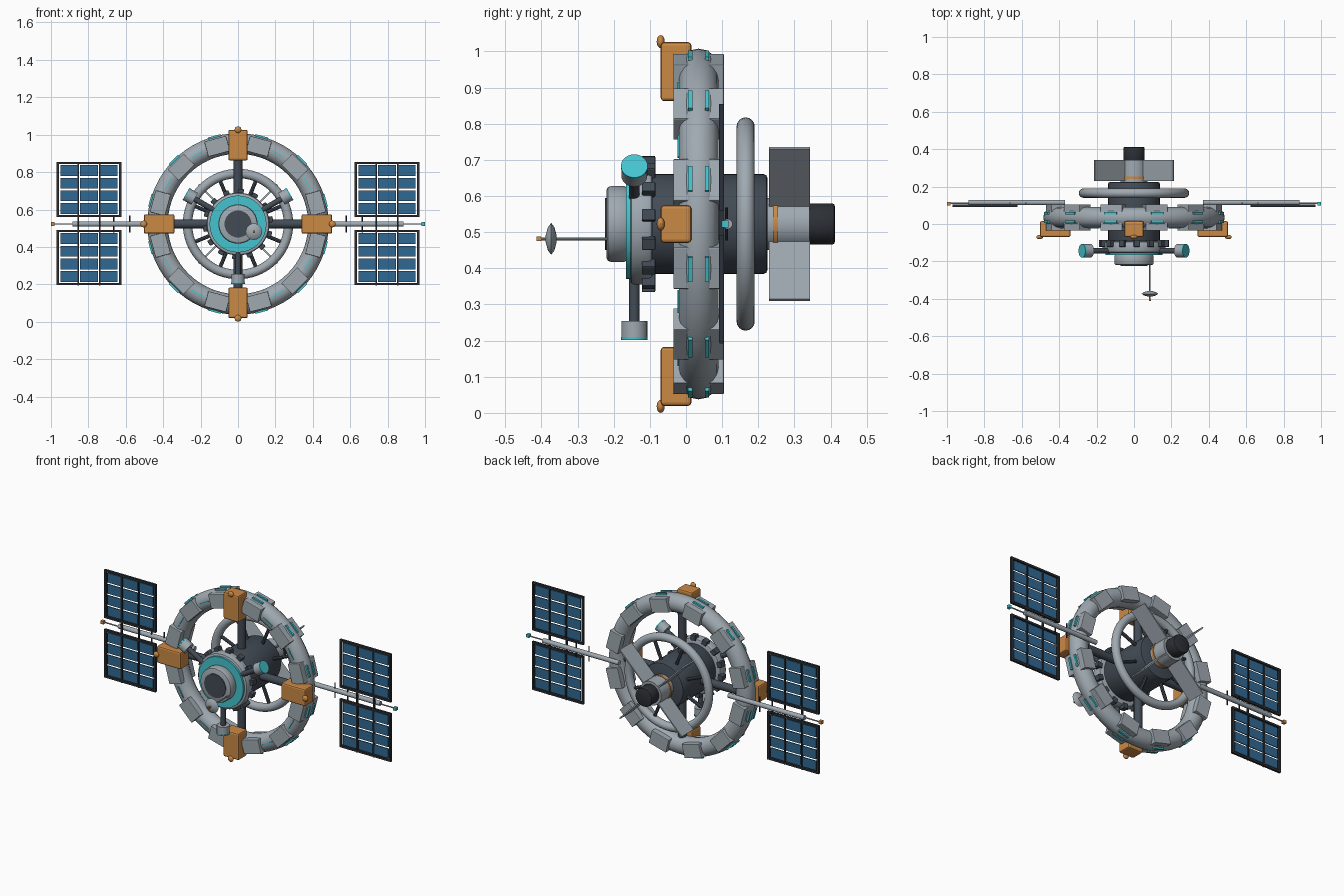
import bpy, bmesh
from math import radians, pi, cos, sin
from mathutils import Matrix, Vector

if "Cube" in bpy.data.objects:
    bpy.data.objects.remove(bpy.data.objects["Cube"])

CENTRE = Matrix.Translation((0, 0, 0.5225))
RING_Y = 0.035


def material(name, rgb):
    m = bpy.data.materials.new(name)
    m.use_nodes = True
    col = (*rgb, 1)
    m.diffuse_color = col
    m.node_tree.nodes["Principled BSDF"].inputs["Base Color"].default_value = col
    return m


GREY = material("hull grey", (0.35, 0.40, 0.44))
DARK = material("dark slate", (0.055, 0.07, 0.09))
FRAME = material("near black", (0.025, 0.03, 0.037))
ORANGE = material("orange", (0.60, 0.25, 0.06))
CYAN = material("cyan light", (0.06, 0.55, 0.62))
BLUE = material("solar blue", (0.03, 0.14, 0.29))


def finish(name, bm, mat, angle=0, smooth=False):
    """Turn the part about the hub axis by angle (degrees) and link it."""
    bm.transform(CENTRE @ Matrix.Rotation(-radians(angle), 4, 'Y'))
    bmesh.ops.recalc_face_normals(bm, faces=bm.faces)
    me = bpy.data.meshes.new(name)
    bm.to_mesh(me)
    bm.free()
    me.materials.append(mat)
    ob = bpy.data.objects.new(name, me)
    bpy.context.scene.collection.objects.link(ob)
    if smooth:
        bpy.ops.object.select_all(action='DESELECT')
        ob.select_set(True)
        bpy.context.view_layer.objects.active = ob
        bpy.ops.object.shade_smooth_by_angle(angle=radians(35))
    return ob


# local frame: x is radial, y is the hub axis, z is tangential
def box(name, mat, lo, hi, angle=0, bevel=0):
    bm = bmesh.new()
    bmesh.ops.create_cube(bm, size=1)
    lo, hi = Vector(lo), Vector(hi)
    bm.transform(Matrix.Translation((lo + hi) / 2) @ Matrix.Diagonal((*(hi - lo), 1)))
    if bevel:
        bmesh.ops.bevel(bm, geom=bm.edges[:], offset=bevel, segments=2,
                        profile=0.5, affect='EDGES')
    return finish(name, bm, mat, angle)


def rod(name, mat, a, b, r, angle=0, sides=16):
    a, b = Vector(a), Vector(b)
    bm = bmesh.new()
    bmesh.ops.create_cone(bm, cap_ends=True, segments=sides, radius1=r, radius2=r,
                          depth=(b - a).length)
    turn = (b - a).to_track_quat('Z', 'Y').to_matrix().to_4x4()
    bm.transform(Matrix.Translation((a + b) / 2) @ turn)
    return finish(name, bm, mat, angle, True)


def lathe(name, mat, profile, centre=(0, 0), closed=False, steps=48):
    """Spin (radius, y) points about the y axis."""
    bm = bmesh.new()
    rings = []
    for i in range(steps):
        a = 2 * pi * i / steps
        rings.append([bm.verts.new((centre[0] + r * cos(a), y, centre[1] + r * sin(a)))
                      for r, y in profile])
    n = len(profile)
    for i in range(steps):
        p, q = rings[i], rings[(i + 1) % steps]
        for j in range(n if closed else n - 1):
            k = (j + 1) % n
            bm.faces.new((p[j], p[k], q[k], q[j]))
    if not closed:
        for j in (0, n - 1):
            bm.faces.new([ring[j] for ring in rings])
    return finish(name, bm, mat, 0, True)


def drum(name, mat, r, y0, y1, b=0.0):
    prof = [(r, y0), (r, y1)] if not b else [(r - b, y0), (r - b * 0.3, y0 + b * 0.3), (r, y0 + b),
                                             (r, y1 - b), (r - b * 0.3, y1 - b * 0.3), (r - b, y1)]
    return lathe(name, mat, prof)


def torus(name, mat, major, minor, y):
    prof = [(major + minor * cos(2 * pi * i / 16), y + minor * sin(2 * pi * i / 16)) for i in range(16)]
    return lathe(name, mat, prof, closed=True, steps=72)


# habitat ring with twelve modules and window strips
torus("habitat_ring", GREY, 0.43, 0.055, RING_Y)
for i in range(12):
    a = 15 + 30 * i
    box("ring_module", GREY, (0.388, RING_Y - 0.07, -0.06), (0.472, RING_Y + 0.07, 0.06), a, 0.003)
    for off in (-0.023, 0.023):
        y = RING_Y + off
        box("outer_window_strip", CYAN, (0.478, y - 0.006, -0.035), (0.488, y + 0.006, 0.035), a)
    box("front_window_strip", CYAN, (0.427, -0.024, -0.035), (0.433, -0.016, 0.035), a + 15)

# spokes and orange docking blocks
for a in range(0, 360, 90):
    rod("main_spoke", DARK, (0.12, RING_Y, 0), (0.40, RING_Y, 0), 0.024, a)
    box("docking_block", ORANGE, (0.34, -0.07, -0.052), (0.503, 0.015, 0.052), a, 0.009)
    bm = bmesh.new()
    bmesh.ops.create_uvsphere(bm, u_segments=16, v_segments=10, radius=0.018)
    bm.transform(Matrix.Translation((0.5045, -0.07, 0)) @ Matrix.Diagonal((1, 0.62, 1, 1)))
    finish("block_beacon", bm, ORANGE, a, True)

# central hub, front to back
drum("nose_drum", GREY, 0.105, -0.22, -0.16, 0.012)
drum("nose_hatch", DARK, 0.072, -0.224, -0.21)
drum("cyan_collar", CYAN, 0.152, -0.166, -0.152)
drum("collar_drum", GREY, 0.168, -0.154, -0.092, 0.012)
drum("hub_body", DARK, 0.138, -0.10, 0.225, 0.010)
drum("rear_drum", GREY, 0.072, 0.22, 0.342)
drum("orange_band", ORANGE, 0.076, 0.24, 0.254)
drum("engine", FRAME, 0.057, 0.335, 0.412, 0.008)
for i in range(14):
    box("collar_unit", DARK, (0.155, -0.122, -0.016), (0.188, -0.085, 0.016), i * 360 / 14 + 8, 0.003)

# rear ring, its struts and radiator fins
torus("rear_ring", GREY, 0.27, 0.025, 0.165)
for i in range(8):
    rod("rear_strut", DARK, (0.13, 0.165, 0), (0.265, 0.165, 0), 0.010, 22.5 + 45 * i, 8)
for a in range(45, 360, 90):
    box("radiator_fin", GREY, (0.06, 0.23, -0.004), (0.297, 0.343, 0.004), a)

# three lamp pods on arms
for a in (30, 150, 270):
    y = -0.143
    rod("pod_arm", DARK, (0.14, y, 0), (0.275, y, 0), 0.015, a)
    rod("pod_body", GREY, (0.268, y, 0), (0.314, y, 0), 0.036, a, 24)
    rod("pod_lens", CYAN, (0.313, y, 0), (0.321, y, 0), 0.037, a, 24)

# front antenna
AX, AZ = 0.085, -0.041
rod("antenna_mast", GREY, (AX, -0.21, AZ), (AX, -0.405, AZ), 0.004, sides=8)
lathe("antenna_dish", GREY, [(0.010, -0.358), (0.032, -0.364), (0.044, -0.373),
                             (0.032, -0.382), (0.010, -0.388)], (AX, AZ), steps=24)
box("antenna_tip", ORANGE, (AX - 0.006, -0.413, AZ - 0.006), (AX + 0.006, -0.401, AZ + 0.006))

# solar wings
X0, X1, PY, T = 0.623, 0.970, 0.098, 0.012
for s in (1, -1):
    side = "left" if s > 0 else "right"

    def wing_box(name, mat, x0, x1, z0, z1, depth=0.007):
        x0, x1 = sorted((s * x0, s * x1))
        return box(f"{side}_{name}", mat, (x0, PY - depth, z0), (x1, PY + depth, z1))

    rod(f"{side}_boom", GREY, (s * 0.37, 0.115, 0), (s * 0.885, 0.115, 0), 0.014)
    rod(f"{side}_boom_tip", GREY, (s * 0.88, 0.11, 0), (s * 0.99, 0.11, 0), 0.004, sides=8)
    box(f"{side}_tip_light", CYAN if s > 0 else ORANGE,
        (s * 0.99 - 0.01, 0.098, -0.01), (s * 0.99 + 0.01, 0.118, 0.01), 0, 0.002)
    for x in (0.578, 0.663):
        rod(f"{side}_boom_crossbar", FRAME, (s * x, 0.112, -0.045), (s * x, 0.112, 0.045), 0.004, sides=8)
    col = (X1 - X0) / 3
    for k in (1, 2):
        x = X0 + k * col
        wing_box("mullion", FRAME, x - 0.004, x + 0.004, -0.33, 0.33, 0.006)
    for z0, z1 in ((0.037, 0.332), (-0.327, -0.032)):
        for x in (X0, X1 - T):
            wing_box("frame_post", FRAME, x, x + T, z0, z1)
        for z in (z0, z1 - T):
            wing_box("frame_rail", FRAME, X0, X1, z, z + T)
        row = (z1 - z0 - 2 * T) / 4
        for c in range(3):
            cx = X0 + 0.016 + c * (X1 - X0 - 0.032) / 3
            for r in range(4):
                cz = z0 + T + r * row
                wing_box("solar_cell", BLUE, cx + 0.004, cx + 0.101, cz + 0.005, cz + row - 0.005, 0.003)
